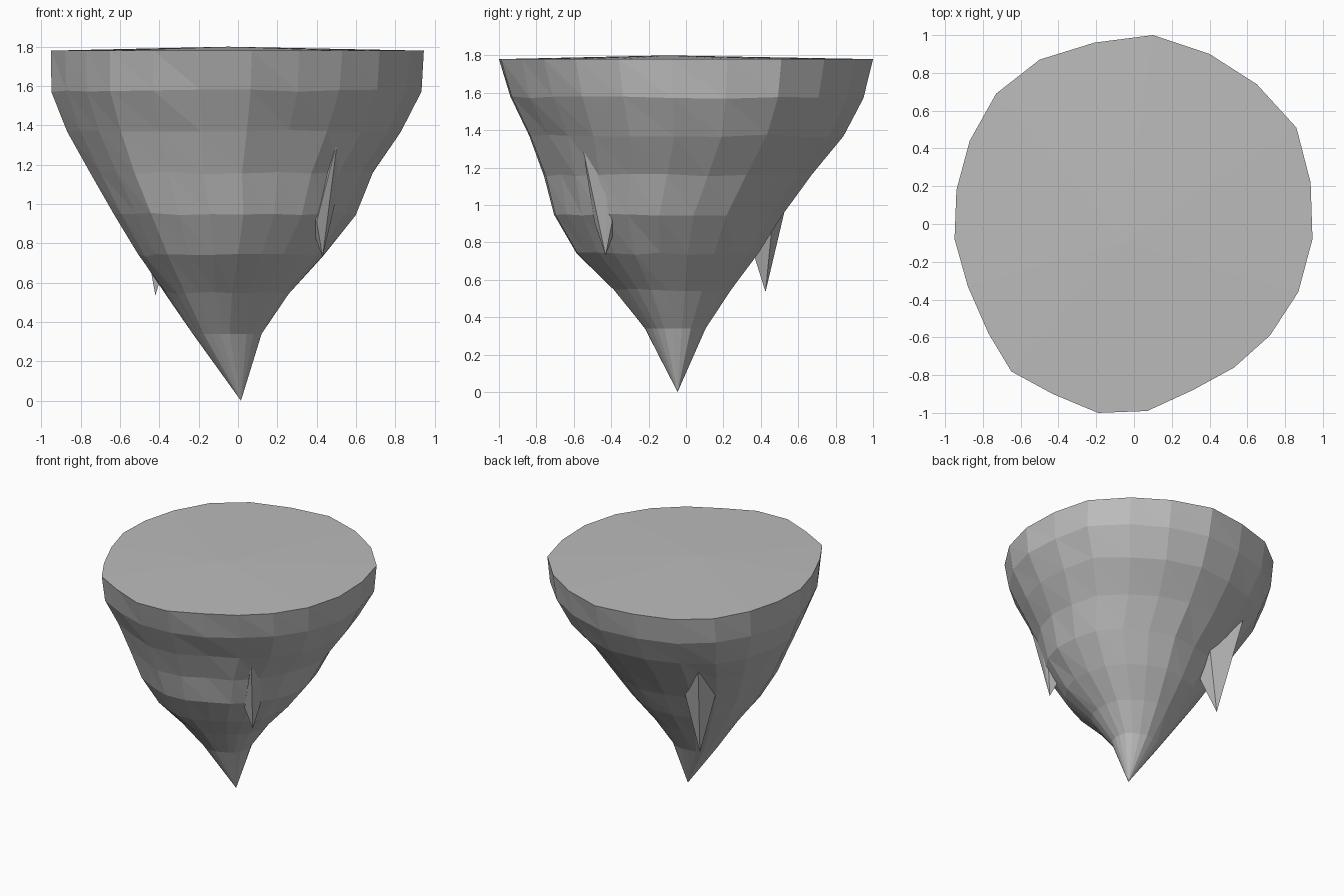
import bpy, bmesh, random
from mathutils import Vector

if "Cube" in bpy.data.objects:
    bpy.data.objects.remove(bpy.data.objects["Cube"])

random.seed(4)
stone = bpy.data.materials.new("grey stone")
stone.diffuse_color = (0.5, 0.5, 0.5, 1)
stone.use_nodes = True
stone.node_tree.nodes["Principled BSDF"].inputs["Base Color"].default_value = stone.diffuse_color


def make_object(name, bm):
    bmesh.ops.recalc_face_normals(bm, faces=bm.faces)
    mesh = bpy.data.meshes.new(name)
    bm.to_mesh(mesh)
    bm.free()
    mesh.materials.append(stone)
    obj = bpy.data.objects.new(name, mesh)
    bpy.context.collection.objects.link(obj)
    return obj


# Uneven rim outline, counter-clockwise
rim = [(.945, -.08), (.935, .22), (.86, .51), (.65, .74), (.40, .90), (.10, 1),
       (-.21, .96), (-.50, .87), (-.73, .69), (-.87, .44), (-.94, .18),
       (-.95, -.08), (-.88, -.33), (-.77, -.58), (-.65, -.78), (-.43, -.90),
       (-.19, -1), (.07, -.99), (.31, -.88), (.53, -.76), (.72, -.59), (.87, -.36)]

# Height and x, y extents of each ring below the rim
levels = [(1.78, -.95, .945, -1, 1), (1.575, -.95, .935, -.95, .96),
          (1.37, -.87, .83, -.84, .85), (1.16, -.76, .69, -.765, .68),
          (.95, -.64, .60, -.71, .52), (.74, -.51, .44, -.59, .39),
          (.545, -.37, .26, -.39, .24), (.34, -.23, .12, -.22, .105)]

# Hanging rock: tapering rings, low crown and pointed base
bm = bmesh.new()
rings = []
for i, (z, x0, x1, y0, y1) in enumerate(levels):
    jitter = 0.012 if 0 < i < 7 else 0
    ring = []
    for x, y in rim:
        u, v = (x + .95) / 1.895, (y + 1) / 2
        k = 1 - random.random() * jitter
        ring.append(bm.verts.new(((x0 + u * (x1 - x0)) * k,
                                  (y0 + v * (y1 - y0)) * k,
                                  z + random.uniform(-jitter, jitter) * .6)))
    rings.append(ring)
crown = bm.verts.new((-.05, -.1, 1.8))
point = bm.verts.new((.015, -.045, 0))
n = len(rim)
for j in range(n):
    k = (j + 1) % n
    bm.faces.new((crown, rings[0][j], rings[0][k]))
    bm.faces.new((point, rings[-1][k], rings[-1][j]))
    for a, b in zip(rings, rings[1:]):
        bm.faces.new((a[j], b[j], b[k]))
        bm.faces.new((a[j], b[k], a[k]))
make_object("hanging_rock", bm)


# Shards: downward points with jagged upper corners, rooted inside the rock
def shard(name, tip, corners, root):
    bm = bmesh.new()
    t, r = bm.verts.new(tip), bm.verts.new(root)
    ring = [bm.verts.new(c) for c in corners]
    for a, b in zip(ring, ring[1:] + ring[:1]):
        bm.faces.new((t, a, b))
        bm.faces.new((r, b, a))
    make_object(name, bm)


shard("front_shard", (.43, -.43, .73),
      [(.40, -.49, .91), (.505, -.555, 1.32), (.52, -.425, 1.12), (.47, -.395, .91),
       (.33, -.33, 1.0)], (.36, -.38, 1.15))
shard("back_shard", (-.42, .425, .535),
      [(-.32, .47, .99), (-.524, .596, 1.26), (-.52, .33, 1.08), (-.28, .28, 1.0)],
      (-.33, .33, 1.15))
